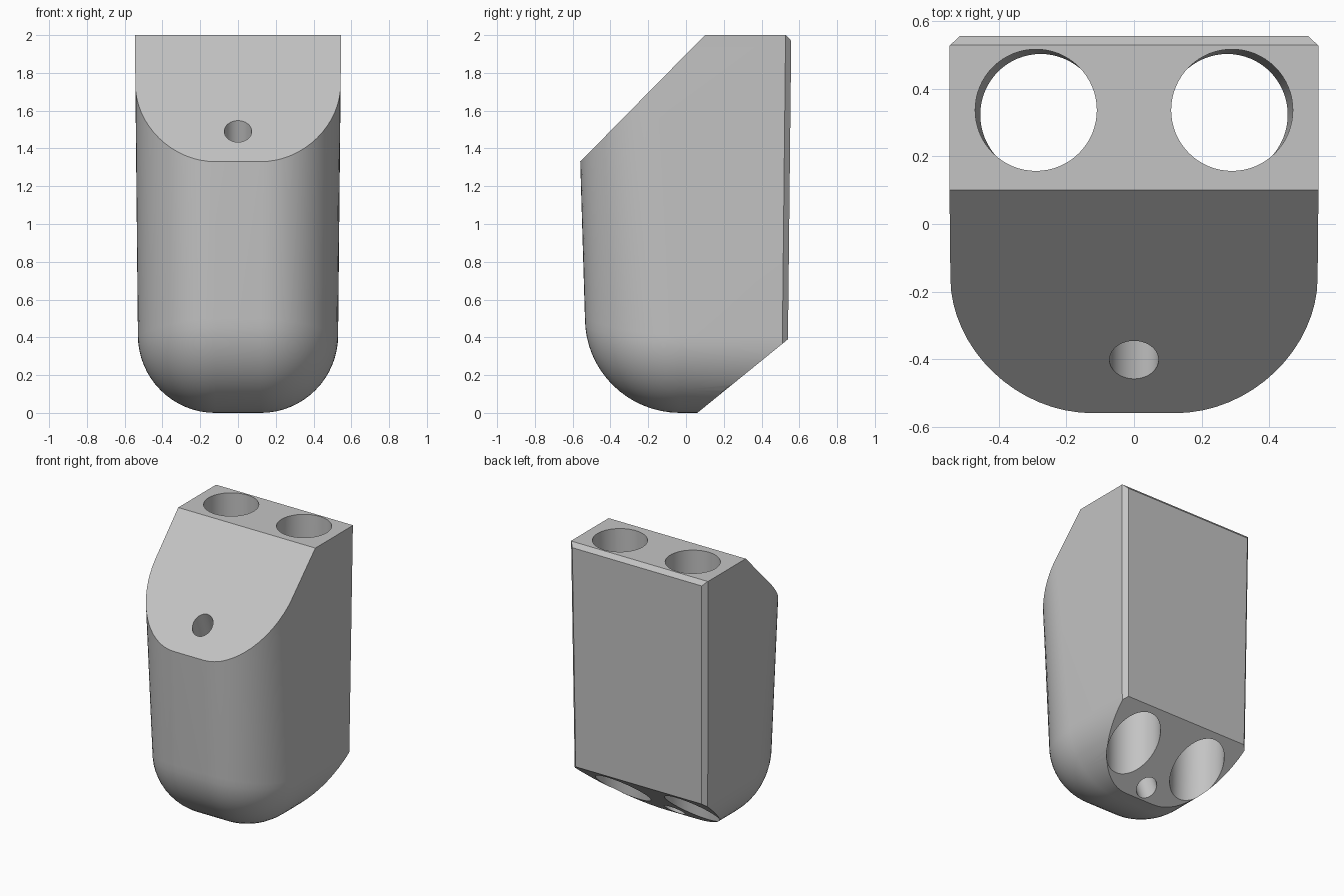
import bpy, bmesh
from math import sin, cos, pi
from mathutils import Vector

cube = bpy.data.objects.get("Cube")
if cube:
    bpy.data.objects.remove(cube, do_unlink=True)

# Plain grey material
grey = bpy.data.materials.new("plain_grey")
grey.use_nodes = True
colour = (0.55, 0.55, 0.55, 1)
grey.diffuse_color = colour
grey.node_tree.nodes["Principled BSDF"].inputs["Base Color"].default_value = colour

FLAT = 0.12      # half width of the flat strip down the front
STEPS = 16       # facets in each rounded corner
BACK = 0.7       # oversize back, trimmed later


def section(rx, ry, cy, z_at):
    """U-shaped outline: straight sides, rounded front corners, open to the back."""
    half = [(FLAT + rx, BACK, z_at(0))]
    for i in range(STEPS + 1):
        a = pi / 2 * i / STEPS
        half.append((FLAT + rx * cos(a), cy - ry * sin(a), z_at(sin(a) ** 2)))
    return half + [(-x, y, z) for x, y, z in reversed(half)]


def trim(bm, point, normal):
    """Slice off everything in front of a plane and cap the cut."""
    cut = bmesh.ops.bisect_plane(bm, geom=bm.verts[:] + bm.edges[:] + bm.faces[:],
                                 plane_co=point, plane_no=Vector(normal).normalized(),
                                 clear_outer=True)
    edges = [e for e in cut["geom_cut"] if isinstance(e, bmesh.types.BMEdge)]
    bmesh.ops.holes_fill(bm, edges=edges, sides=0)


def drill(body, name, start, end, radius):
    """Bore a straight round hole along the line from start to end."""
    start, end = Vector(start), Vector(end)
    axis = end - start
    bpy.ops.mesh.primitive_cylinder_add(vertices=64, radius=radius,
                                        depth=axis.length + 0.8,
                                        location=(start + end) / 2)
    cutter = bpy.context.object
    cutter.name = name
    cutter.rotation_euler = axis.to_track_quat("Z", "Y").to_euler()
    cutter.hide_render = True
    cutter.data.materials.append(grey)
    mod = body.modifiers.new(name, "BOOLEAN")
    mod.operation, mod.solver, mod.object = "DIFFERENCE", "EXACT", cutter
    bpy.context.view_layer.objects.active = body
    bpy.ops.object.modifier_apply(modifier=name)
    bpy.data.objects.remove(cutter, do_unlink=True)


# Body: rounded base rising into slightly flared walls
sections = []
for i in range(STEPS + 1):
    t = pi / 2 * (1 - i / STEPS)
    sections.append(section(0.41 * cos(t), 0.505 * cos(t), -0.03,
                            lambda f, t=t: (0.41 + 0.09 * f) * (1 - sin(t))))
sections.append(section(0.427, 0.383, -0.2, lambda f: 2.1))

bm = bmesh.new()
rings = [[bm.verts.new(p) for p in s] for s in sections]
for low, high in zip(rings, rings[1:]):
    for i in range(len(low)):
        j = (i + 1) % len(low)
        bm.faces.new((low[i], low[j], high[j], high[i]))
bm.faces.new(rings[0])
bm.faces.new(rings[-1])
bmesh.ops.remove_doubles(bm, verts=bm.verts[:], dist=0.0001)
bmesh.ops.recalc_face_normals(bm, faces=bm.faces[:])

# Flat cuts: back, top, sloped front, sloped underside, chamfers
trim(bm, (0, 0.557, 1.97), (0, 1, -0.011))
trim(bm, (0, 0, 2), (0, 0, 1))
trim(bm, (0, 0.10, 2), (0, -0.67, 0.66))
trim(bm, (0, 0.06, 0), (0, 0.39, -0.48))
trim(bm, (0, 0.53, 2), (0, 0.03, 0.027))
for side in (-1, 1):
    trim(bm, (side * 0.546, 0.527, 2), (side, 1, -0.0206))
bmesh.ops.recalc_face_normals(bm, faces=bm.faces[:])

mesh = bpy.data.meshes.new("holder_body")
bm.to_mesh(mesh)
bm.free()
mesh.materials.append(grey)
body = bpy.data.objects.new("holder_body", mesh)
bpy.context.collection.objects.link(body)

# Two large bores and the small angled hole
for side, name in ((-1, "right_bore"), (1, "left_bore")):
    drill(body, name, (side * 0.29, 0.337, 2), (side * 0.275, 0.322, 0.22), 0.18)
drill(body, "angled_hole", (0, -0.40, 1.485), (0, 0.13, 0.057), 0.0725)

# Smooth rounded walls, crisp cut edges
bpy.ops.object.select_all(action="DESELECT")
body.select_set(True)
bpy.context.view_layer.objects.active = body
bpy.ops.object.shade_smooth_by_angle(angle=0.4)
